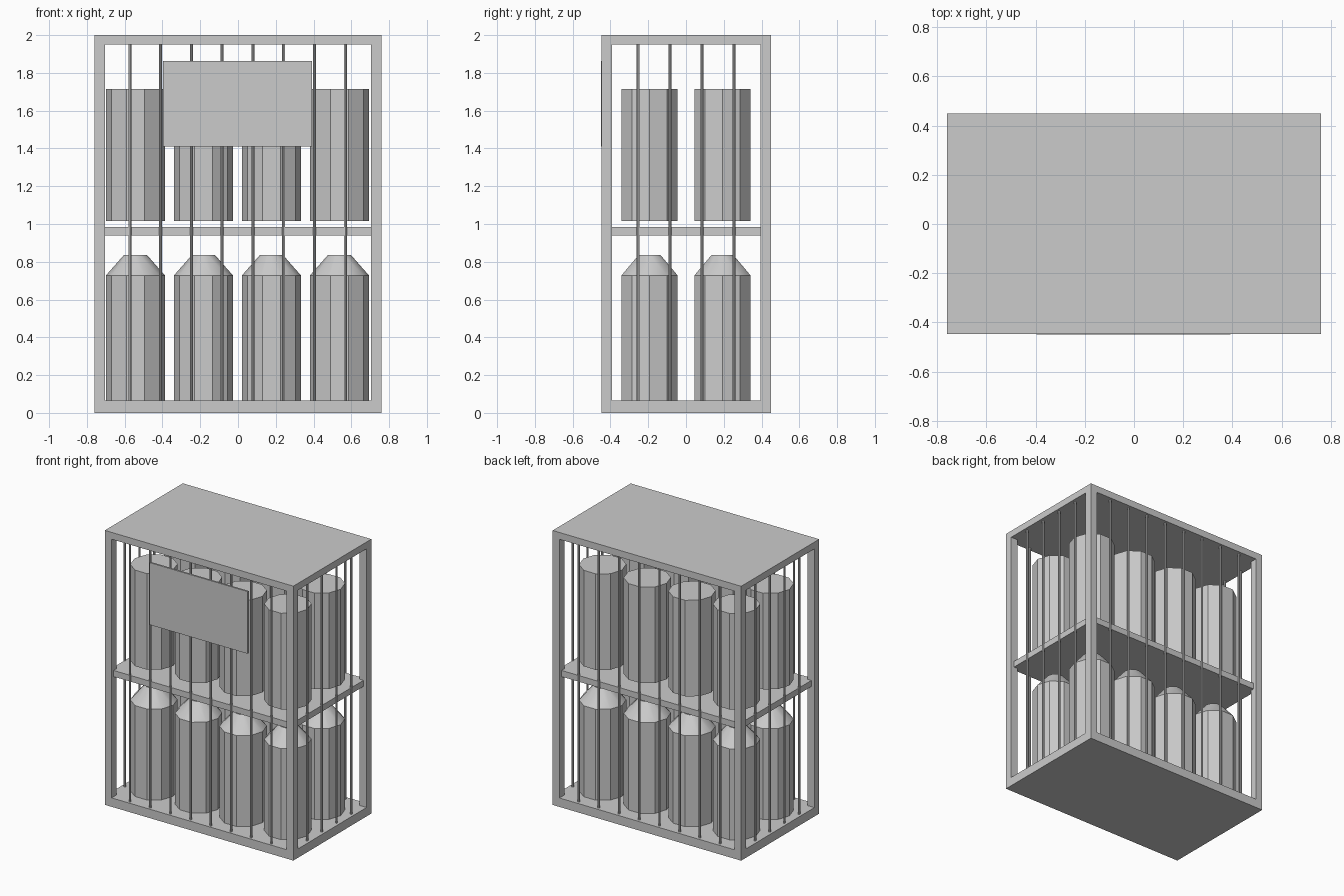
import bpy
import math

if "Cube" in bpy.data.objects:
    bpy.data.objects.remove(bpy.data.objects["Cube"], do_unlink=True)

grey = bpy.data.materials.new("light_grey")
grey.use_nodes = True
colour = (0.6, 0.6, 0.6, 1)
grey.diffuse_color = colour
grey.node_tree.nodes["Principled BSDF"].inputs["Base Color"].default_value = colour

HX, HY, POST = 0.76, 0.449, 0.055    # cage half sizes and post width
BASE, ROOF, TOP = 0.065, 1.95, 2.0   # heights of floor, ceiling and top
SHIFT = 0.001                        # cage sits slightly behind the sign


def finish(name):
    obj = bpy.context.object
    obj.name = name
    obj.data.materials.append(grey)
    return obj


def box(name, x, y, z):
    """Box from three (low, high) ranges."""
    centre = [(a + b) / 2 for a, b in (x, y, z)]
    bpy.ops.mesh.primitive_cube_add(size=1, location=centre)
    bpy.context.object.scale = [b - a for a, b in (x, y, z)]
    bpy.ops.object.transform_apply(location=False, rotation=False)
    return finish(name)


def prism(name, x, y, low, high, r1, r2, sides):
    """Upright prism or tapered cone with a vertex on the x axis."""
    bpy.ops.mesh.primitive_cone_add(
        vertices=sides, radius1=r1, radius2=r2, depth=high - low,
        location=(x, y, (low + high) / 2), rotation=(0, 0, math.pi / 2))
    return finish(name)


# Floor, roof and middle shelf
depth = (SHIFT - HY, SHIFT + HY)
box("base", (-HX, HX), depth, (0, BASE))
box("roof", (-HX, HX), depth, (ROOF, TOP))
box("shelf", (-0.735, 0.735), (-0.425, 0.425), (0.94, 0.985))

# Corner posts
for sx in (-1, 1):
    for sy in (-1, 1):
        xs = sorted((sx * HX, sx * (HX - POST)))
        ys = sorted((SHIFT + sy * HY, SHIFT + sy * (HY - POST)))
        box("corner_post", xs, ys, (BASE, ROOF))

# Cage bars on all four sides
for side in (-1, 1):
    for i in range(8):
        prism("long_side_bar", -0.573 + i * 0.163, side * 0.425, BASE, ROOF, 0.008, 0.008, 8)
    for i in range(4):
        prism("short_side_bar", side * 0.735, -0.253 + i * 0.169, BASE, ROOF, 0.008, 0.008, 8)

# Gas bottles: shouldered ones below, plain ones above
R = 0.156
for i in range(4):
    for y in (-0.193, 0.193):
        x = -0.543 + i * 0.36
        prism("lower_bottle", x, y, BASE, 0.728, R, R, 10)
        prism("bottle_shoulder", x, y, 0.728, 0.837, R, 0.06, 10)
        bpy.ops.object.shade_smooth_by_angle(angle=math.radians(30))
        prism("upper_bottle", x, y, 1.015, 1.715, R, R, 10)

# Blank sign board on the front
box("sign_board", (-0.397, 0.393), (-0.45, -0.437), (1.41, 1.863))
